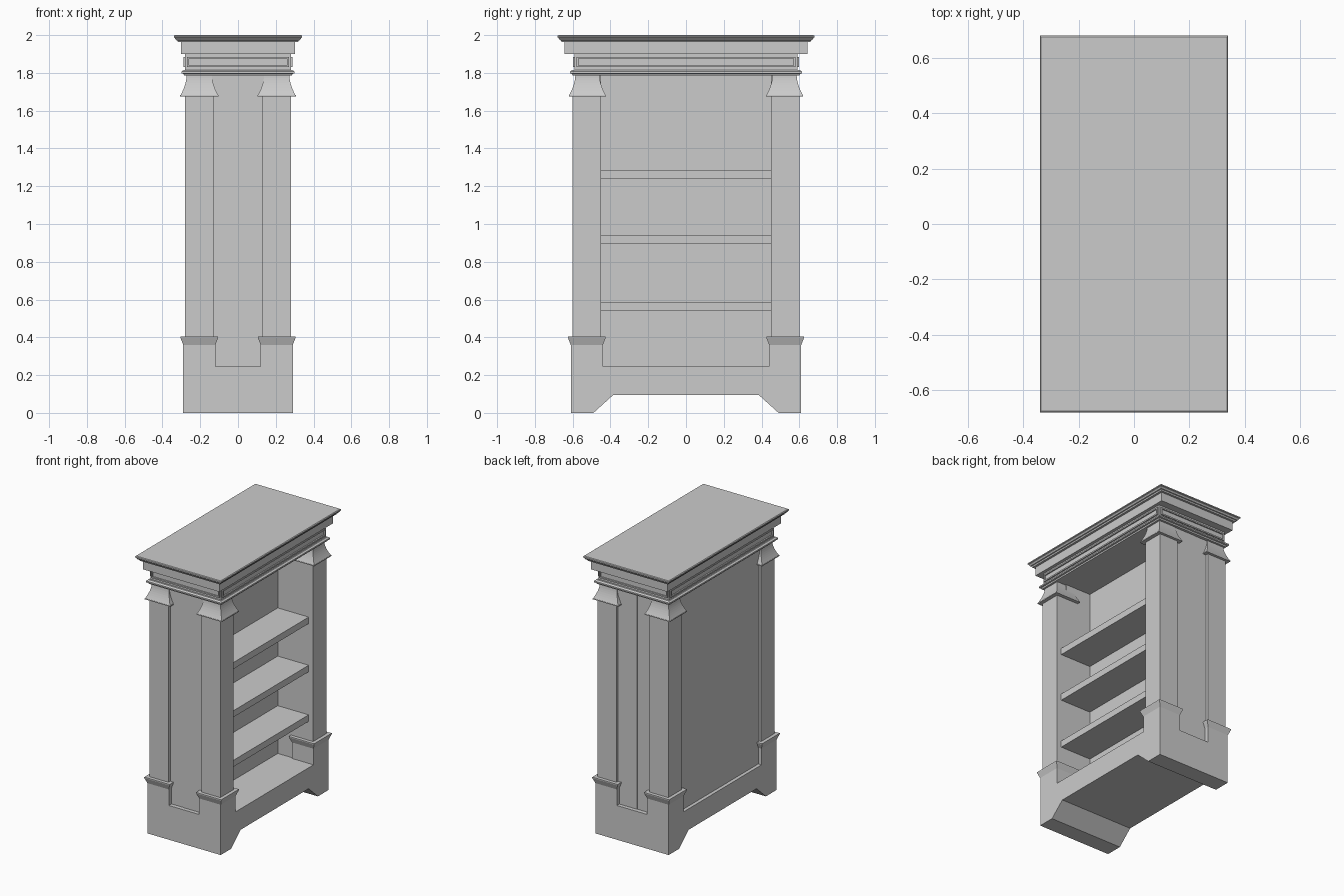
import bpy, bmesh

if "Cube" in bpy.data.objects:
    bpy.data.objects.remove(bpy.data.objects["Cube"])

def make(name, verts, faces):
    me = bpy.data.meshes.new(name)
    me.from_pydata(verts, [], faces)
    bm = bmesh.new()
    bm.from_mesh(me)
    bmesh.ops.recalc_face_normals(bm, faces=bm.faces)
    bm.to_mesh(me)
    bm.free()
    ob = bpy.data.objects.new(name, me)
    bpy.context.collection.objects.link(ob)
    return ob

def prism(name, rings):
    """Skin a stack of equal-sized closed rings and cap both ends."""
    n = len(rings[0])
    verts = [v for r in rings for v in r]
    faces = [tuple(range(n)), tuple(range(len(verts) - n, len(verts)))]
    for k in range(len(rings) - 1):
        for i in range(n):
            j = (i + 1) % n
            faces.append((k*n + i, k*n + j, k*n + n + j, k*n + n + i))
    return make(name, verts, faces)

def rect_loft(name, cx, cy, hx, hy, profile):
    """Stack rectangles; profile is (outward offset, z)."""
    return prism(name, [[(cx + sx*(hx + o), cy + sy*(hy + o), z)
                         for sx, sy in ((-1, -1), (1, -1), (1, 1), (-1, 1))]
                        for o, z in profile])

def box(name, x0, x1, y0, y1, z0, z1):
    return rect_loft(name, (x0 + x1)/2, (y0 + y1)/2, abs(x1 - x0)/2, abs(y1 - y0)/2,
                     [(0, z0), (0, z1)])

# plinth with a bracket-foot cut-out running through its depth
half = [(.61, .245), (.61, 0), (.49, 0), (.385, .095)]
outline = half + [(-y, z) for y, z in reversed(half)]
prism("plinth", [[(x, y, z) for y, z in outline] for x in (-.29, .29)])

# closed rear body and side walls
box("rear_body", -.265, 0, -.58, .58, .24, 1.79)
for s in (-1, 1):
    box("side_wall", -.02, .2, s*.45, s*.582, .24, 1.79)

# corner posts with flared feet and concave capitals
cap = [(.028, 1.676), (.028, 1.682)]
cap += [(-.006 + .032*(1 - i/8)**1.7, 1.682 + .103*i/8) for i in range(9)]
for sx in (-1, 1):
    for sy in (-1, 1):
        cx, cy = sx*.205, sy*.525
        rect_loft("corner_post", cx, cy, .075, .075, [(0, .24), (0, 1.68)])
        rect_loft("post_foot", cx, cy, .075, .075,
                  [(.01, .245), (.01, .36), (.025, .398), (.025, .405)])
        rect_loft("post_capital", cx, cy - sy*.003, .073, .07, cap)

# shelves
for z in (.54, .895, 1.24):
    box("shelf", -.01, .245, -.455, .455, z, z + .047)

# lower moulding, frieze, upper band and stepped top
rect_loft("lower_moulding", 0, 0, .28, .595,
          [(.006, 1.785), (.008, 1.795), (.019, 1.797), (.019, 1.807), (.008, 1.815)])
rect_loft("frieze", 0, 0, .28, .59, [(0, 1.81), (0, 1.905)])
rect_loft("upper_band", 0, 0, .303, .643, [(0, 1.9), (0, 1.97)])
rect_loft("top_slab", 0, 0, .34, .68,
          [(-.022, 1.963), (-.018, 1.972), (-.012, 1.974), (-.005, 1.984),
           (-.005, 1.987), (0, 1.989), (0, 1.996), (-.005, 2.0)])

# raised rectangular frames on all four frieze faces
za, zb, w, d = 1.83, 1.885, .01, .009
for s in (-1, 1):
    for z in (za, zb - w):
        box("frieze_frame_rail", -.27, .27, s*.585, s*(.59 + d), z, z + w)
        box("frieze_frame_rail", s*.275, s*(.28 + d), -.58, .58, z, z + w)
    for t in (-1, 1):
        box("frieze_frame_stile", t*.26, t*.27, s*.585, s*(.59 + d), za, zb)
        box("frieze_frame_stile", s*.275, s*(.28 + d), t*.57, t*.58, za, zb)
